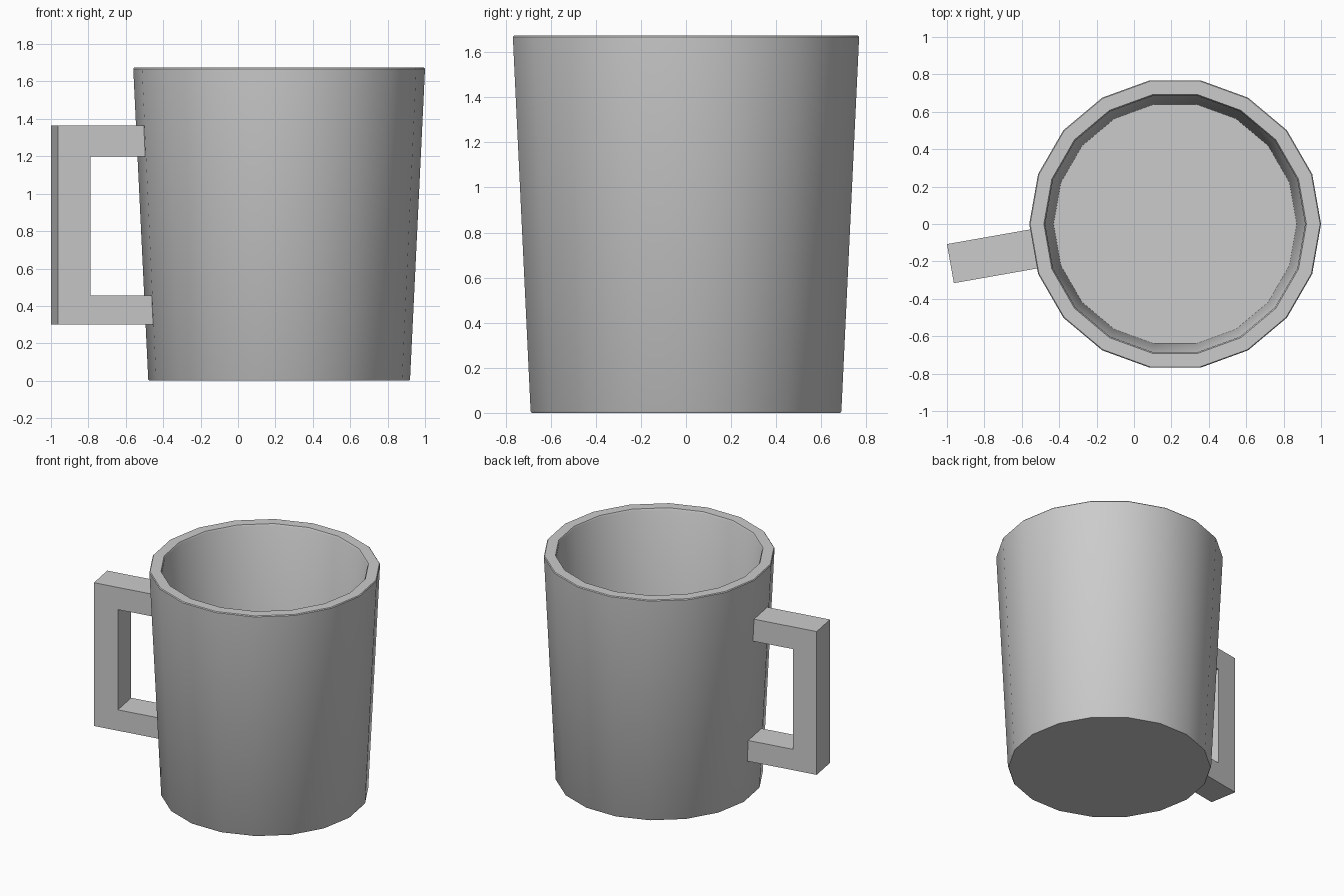
import bpy, bmesh
from math import cos, sin, pi, radians

if "Cube" in bpy.data.objects:
    bpy.data.objects.remove(bpy.data.objects["Cube"])

SIDES = 18
CX = 0.22                      # cup axis position on x


def finish(bm, name, smooth):
    bmesh.ops.recalc_face_normals(bm, faces=bm.faces)
    mesh = bpy.data.meshes.new(name)
    bm.to_mesh(mesh)
    bm.free()
    obj = bpy.data.objects.new(name, mesh)
    bpy.context.collection.objects.link(obj)
    if smooth:
        bpy.context.view_layer.objects.active = obj
        obj.select_set(True)
        bpy.ops.object.shade_smooth_by_angle(angle=radians(30))
        obj.select_set(False)
    return obj


# Cup: outer wall, rim, inner wall and floor from one (radius, z) profile
profile = [(0.695, 0.0), (0.70, 0.008), (0.78, 1.668), (0.775, 1.674),
           (0.702, 1.674), (0.695, 1.662), (0.65, 0.08)]
bm = bmesh.new()
rings = [[bm.verts.new((CX + r * cos(2 * pi * i / SIDES),
                        r * sin(2 * pi * i / SIDES), z))
          for i in range(SIDES)] for r, z in profile]
for a, b in zip(rings, rings[1:]):
    for i in range(SIDES):
        j = (i + 1) % SIDES
        bm.faces.new((a[i], a[j], b[j], b[i]))
bm.faces.new(rings[0])
bm.faces.new(rings[-1])
finish(bm, "cup", True)

# Handle: square C outline (distance from axis, z), extruded sideways
outline = [(0.69, 0.30), (1.22, 0.30), (1.22, 1.365), (0.69, 1.365),
           (0.69, 1.20), (1.042, 1.20), (1.042, 0.455), (0.69, 0.455)]
HALF = 0.106
bm = bmesh.new()
left, right = [[bm.verts.new((r, s, z)) for r, z in outline]
               for s in (-HALF, HALF)]
n = len(outline)
for i in range(n):
    j = (i + 1) % n
    bm.faces.new((left[i], left[j], right[j], right[i]))
# Each side is split into three arms so every face stays convex
for v in (left, right):
    for quad in ((0, 1, 6, 7), (1, 2, 5, 6), (2, 3, 4, 5)):
        bm.faces.new([v[k] for k in quad])
handle = finish(bm, "handle", False)
handle.location = (CX, 0, 0)
handle.rotation_euler = (0, 0, radians(190))
